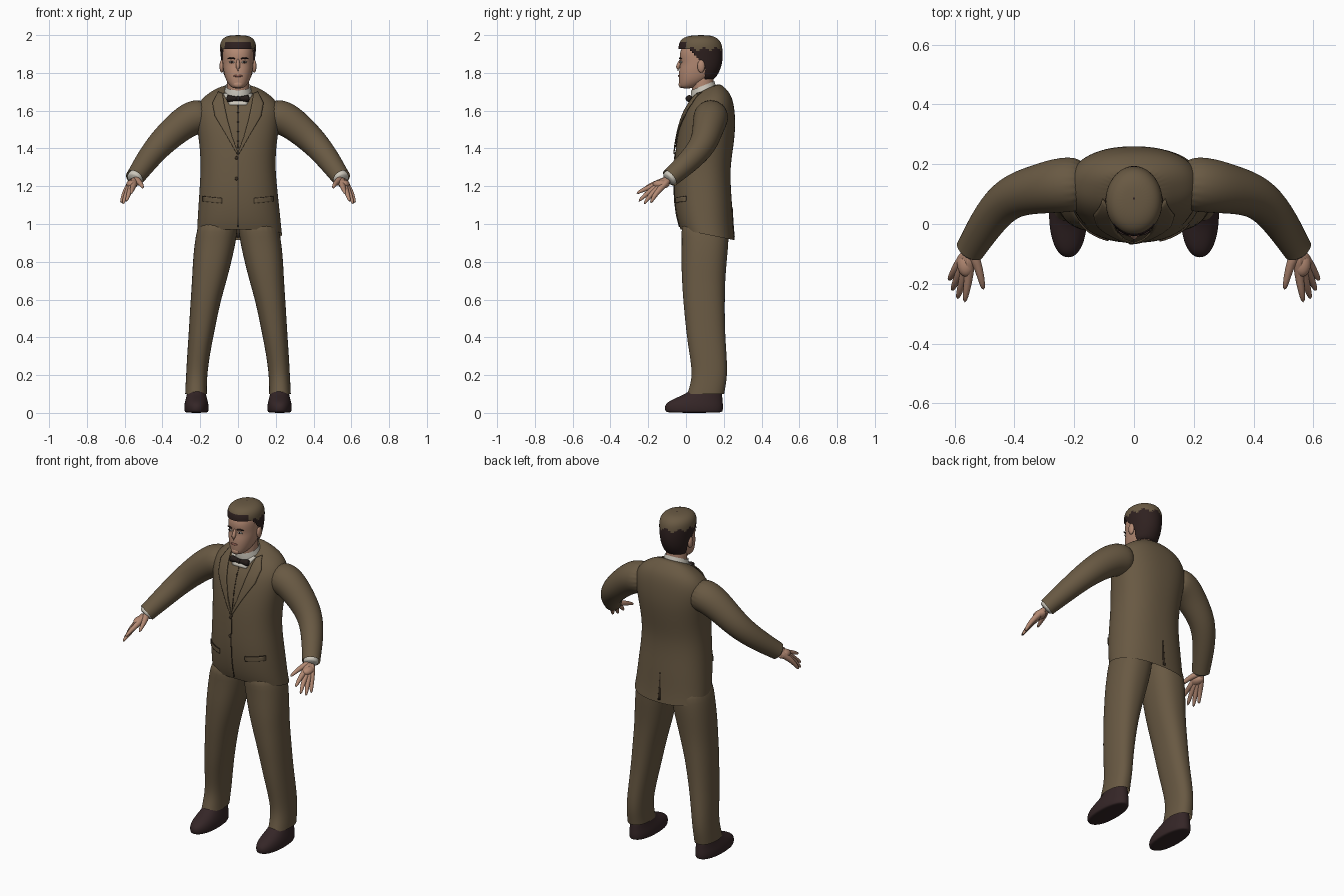
import bpy, bmesh
from math import cos, sin, pi, atan2
from mathutils import Vector, Matrix
from mathutils.bvhtree import BVHTree

if "Cube" in bpy.data.objects:
    bpy.data.objects.remove(bpy.data.objects["Cube"])


def material(name, *rgb):
    m = bpy.data.materials.new(name)
    m.use_nodes = True
    m.diffuse_color = (*rgb, 1)
    shader = m.node_tree.nodes["Principled BSDF"]
    shader.inputs["Base Color"].default_value = (*rgb, 1)
    shader.inputs["Roughness"].default_value = 0.8
    return m


SUIT = material("brown cloth", .14, .1, .056)
SEAM = material("dark brown seam", .045, .03, .018)
SKIN = material("skin", .45, .25, .17)
LIPS = material("lips", .3, .12, .09)
HAIR = material("dark hair", .028, .015, .014)
SHOE = material("shoe leather", .035, .019, .02)
LINEN = material("white linen", .6, .57, .5)
BOW = material("black silk", .018, .012, .01)


def finish(name, bm, mat, levels=0, thickness=0):
    """Turn a bmesh into a smooth object with its modifiers baked in."""
    bmesh.ops.recalc_face_normals(bm, faces=bm.faces)
    mesh = bpy.data.meshes.new(name)
    bm.to_mesh(mesh)
    bm.free()
    obj = bpy.data.objects.new(name, mesh)
    bpy.context.collection.objects.link(obj)
    mesh.materials.append(mat)
    if levels:
        sub = obj.modifiers.new("smooth", 'SUBSURF')
        sub.levels = sub.render_levels = levels
    if thickness:
        solid = obj.modifiers.new("thick", 'SOLIDIFY')
        solid.thickness = thickness
        solid.offset = 0
    if obj.modifiers:
        graph = bpy.context.evaluated_depsgraph_get()
        obj.data = bpy.data.meshes.new_from_object(obj.evaluated_get(graph))
        obj.modifiers.clear()
    obj.data.shade_smooth()
    return obj


def bridge(name, mat, rings, ends, levels):
    """Join a list of point rings into a tube, closing the chosen ends."""
    bm = bmesh.new()
    loops = [[bm.verts.new(p) for p in ring] for ring in rings]
    for a, b in zip(loops, loops[1:]):
        for k in range(len(a)):
            j = (k + 1) % len(a)
            bm.faces.new((a[k], a[j], b[j], b[k]))
    if ends[0]:
        bm.faces.new(loops[0])
    if ends[1]:
        bm.faces.new(loops[-1])
    return finish(name, bm, mat, levels)


def loft(name, mat, sections, side=1, power=2.0, ends=(True, True), n=24, levels=2):
    """Stack level sections (z, centre x, half width, front y, back y, tilt)."""
    def bend(v):
        return (1 if v > 0 else -1) * abs(v) ** (2 / power)
    rings = []
    for z, cx, rx, front, back, tilt in sections:
        ring = []
        for k in range(n):
            a = 2 * pi * (k + .5) / n
            dy = bend(sin(a)) * (back - front) / 2
            ring.append((side * (cx + rx * bend(cos(a))), (front + back) / 2 + dy, z + tilt * dy))
        rings.append(ring)
    return bridge(name, mat, rings, ends, levels)


def tube(name, mat, path, radii, side=1, ends=(True, True), n=12, levels=1):
    """Sweep a circle of changing radius along a path."""
    pts = [Vector((side * x, y, z)) for x, y, z in path]
    rings = []
    for i, p in enumerate(pts):
        along = pts[min(i + 1, len(pts) - 1)] - pts[max(i - 1, 0)]
        q = along.to_track_quat('Z', 'Y')
        rings.append([p + q @ Vector((cos(2 * pi * k / n), sin(2 * pi * k / n), 0)) * radii[i]
                      for k in range(n)])
    return bridge(name, mat, rings, ends, levels)


def ball(name, mat, centre, size):
    bm = bmesh.new()
    bmesh.ops.create_uvsphere(bm, u_segments=16, v_segments=10, radius=1,
                              matrix=Matrix.Translation(centre) @ Matrix.Diagonal((*size, 1)))
    return finish(name, bm, mat)


# Jacket body
jacket = loft("jacket_body", SUIT, [
    (.943, .008, .226, -.03, .258, -.2), (1.0, .006, .222, -.045, .25, -.1),
    (1.1, .004, .214, -.06, .245, 0), (1.2, .002, .205, -.065, .237, 0),
    (1.3, 0, .198, -.062, .235, 0), (1.4, 0, .202, -.056, .25, 0),
    (1.5, 0, .216, -.04, .262, 0), (1.58, 0, .225, -.016, .26, 0),
    (1.63, 0, .215, .004, .252, .1), (1.67, 0, .185, .022, .235, .2),
    (1.7, 0, .135, .036, .2, .35), (1.718, 0, .085, .045, .17, .5)],
    power=2.3, ends=(False, True), n=32)
surface = BVHTree.FromPolygons([v.co for v in jacket.data.vertices],
                               [p.vertices for p in jacket.data.polygons])


def on_jacket(x, z, lift, facing=-1):
    """Point on the jacket's front (facing -1) or back (facing 1)."""
    hit, normal, _, _ = surface.ray_cast(Vector((x, facing, z)), Vector((0, -facing, 0)))
    if hit is None:
        hit, normal, _, _ = surface.find_nearest(Vector((x, 0, z)))
    return hit + Vector((0, facing * lift, 0))


def patch(name, mat, inner, outer, side=1, lift=.004, facing=-1, steps=6):
    """Cloth laid on the jacket between two lines of (x, z) points."""
    def refine(line):
        pts = [Vector(p) for p in line]
        return [a.lerp(b, t / steps) for a, b in zip(pts, pts[1:]) for t in range(steps)] + [pts[-1]]
    bm = bmesh.new()
    rows = []
    for a, b in zip(refine(inner), refine(outer)):
        across = [a.lerp(b, t / steps) for t in range(steps + 1)]
        rows.append([bm.verts.new(on_jacket(side * p.x, p.y, lift, facing)) for p in across])
    for r, s in zip(rows, rows[1:]):
        for k in range(steps):
            bm.faces.new((r[k], r[k + 1], s[k + 1], s[k]))
    return finish(name, bm, mat, thickness=.006)


# Jacket front and back details
patch("shirt_front", LINEN, [(-.078, 1.69), (-.045, 1.63)], [(.078, 1.69), (.045, 1.63)], lift=.002)
patch("front_seam", SEAM, [(-.002, 1.38), (-.002, .985)], [(.002, 1.38), (.002, .985)], lift=.001)
patch("vest_seam", SEAM, [(-.0015, 1.63), (-.0015, 1.4)], [(.0015, 1.63), (.0015, 1.4)], lift=0)
patch("back_vent", SEAM, [(-.002, 1.09), (-.008, .93)], [(.002, 1.09), (.008, .93)], lift=0, facing=1)
for i, z in enumerate((1.24, 1.35)):
    ball(f"jacket_button_{i}", SEAM, on_jacket(-.008, z, .002), (.009, .005, .009))
for i in range(4):
    ball(f"vest_button_{i}", SEAM, on_jacket(0, 1.44 + i * .05, .001), (.005, .004, .005))

# Collar, neck and bow tie
loft("shirt_collar", LINEN, [(1.675, 0, .08, .026, .17, .4), (1.71, 0, .07, .024, .157, .4),
                             (1.732, 0, .066, .026, .15, .4)], ends=(False, False))
loft("neck", SKIN, [(1.66, 0, .06, .035, .15, 0), (1.73, 0, .058, .03, .145, 0),
                    (1.82, 0, .06, .03, .15, 0)])
tube("bow_tie", BOW, [(-.062, .018, 1.664), (-.04, .016, 1.664), (0, .012, 1.664),
                      (.04, .016, 1.664), (.062, .018, 1.664)], (.022, .018, .008, .018, .022))
ball("bow_knot", BOW, (0, .01, 1.664), (.013, .012, .014))

# Head
loft("head", SKIN, [
    (1.717, 0, .026, -.026, .03, 0), (1.732, 0, .045, -.036, .07, 0),
    (1.76, 0, .063, -.038, .12, 0), (1.79, 0, .073, -.039, .15, 0),
    (1.82, 0, .079, -.036, .165, 0), (1.85, 0, .082, -.029, .175, 0),
    (1.88, 0, .083, -.035, .18, 0), (1.92, 0, .083, -.032, .175, 0),
    (1.96, 0, .07, -.005, .155, 0), (1.98, 0, .04, .03, .12, 0)], power=2.2)
tube("nose", SKIN, [(0, -.025, 1.876), (0, -.035, 1.85), (0, -.046, 1.825), (0, -.042, 1.808)],
     (.007, .01, .015, .012))
ball("mouth", LIPS, (0, -.037, 1.784), (.024, .006, .006))
ball("chin", SKIN, (0, -.025, 1.738), (.026, .014, .018))

# Hair with the cap crown coloured by height
hair = loft("hair_and_cap", HAIR, [
    (1.755, 0, .066, .0, .145, 0), (1.79, 0, .078, -.02, .168, 0),
    (1.83, 0, .086, -.03, .188, 0), (1.88, 0, .091, -.04, .196, 0),
    (1.93, 0, .097, -.042, .194, 0), (1.965, 0, .094, -.036, .186, 0),
    (1.99, 0, .074, -.012, .16, 0), (2.0, 0, .035, .04, .12, 0)], n=32)
hair.data.materials.append(SUIT)
bm = bmesh.new()
bm.from_mesh(hair.data)
spare = []
for f in bm.faces:
    c = f.calc_center_median()
    if c.z < 1.932 and c.y < min(.1, .015 + (1.932 - c.z) * .9):
        spare.append(f)
    edge = 1.928 + .008 * sin(9 * atan2(c.y - .08, c.x))
    if c.z > (1.962 if c.y < .0 else edge):
        f.material_index = 1
bmesh.ops.delete(bm, geom=spare, context='FACES')
bm.to_mesh(hair.data)
bm.free()
ball("crown_button", HAIR, (0, .085, 1.997), (.008, .008, .003))

# Everything that comes in pairs
FINGERS = {
    "index": [(.552, -.172, 1.2), (.56, -.22, 1.185), (.567, -.264, 1.16)],
    "middle": [(.567, -.168, 1.19), (.58, -.215, 1.155), (.592, -.252, 1.118)],
    "ring": [(.58, -.158, 1.183), (.597, -.195, 1.145), (.61, -.224, 1.103)],
    "little": [(.592, -.142, 1.182), (.608, -.17, 1.145), (.62, -.188, 1.11)],
    "thumb": [(.525, -.13, 1.225), (.512, -.18, 1.21), (.503, -.222, 1.19)]}

for s, tag in ((1, "left"), (-1, "right")):
    # Face
    ball(tag + "_ear", SKIN, (s * .086, .08, 1.835), (.012, .02, .034))
    ball(tag + "_eye", LINEN, (s * .033, -.026, 1.857), (.015, .006, .006))
    ball(tag + "_iris", HAIR, (s * .033, -.031, 1.857), (.006, .003, .006))
    tube(tag + "_brow", HAIR, [(.014, -.035, 1.874), (.035, -.034, 1.88), (.056, -.022, 1.874)],
         (.004, .005, .003), s)

    # Lapel and pocket flap
    patch(tag + "_lapel", SUIT,
          [(.082, 1.69), (.072, 1.63), (.055, 1.55), (.03, 1.46), (0, 1.38)],
          [(.105, 1.7), (.135, 1.64), (.122, 1.57), (.062, 1.47), (.006, 1.37)], s, lift=.008)
    patch(tag + "_pocket_flap", SUIT, [(.085, 1.135), (.085, 1.11)], [(.185, 1.145), (.185, 1.12)], s)
    patch(tag + "_pocket_seam", SEAM, [(.085, 1.138), (.085, 1.134)], [(.185, 1.148), (.185, 1.144)], s)

    # Sleeve, cuff and hand
    tube(tag + "_sleeve", SUIT, [
        (.15, .135, 1.575), (.24, .132, 1.568), (.32, .117, 1.51), (.415, .095, 1.422),
        (.48, .025, 1.34), (.538, -.07, 1.256), (.548, -.086, 1.243)],
        (.09, .095, .084, .073, .063, .051, .05), s, ends=(True, False), n=20, levels=2)
    tube(tag + "_cuff", LINEN, [(.53, -.055, 1.27), (.546, -.085, 1.244), (.554, -.098, 1.232)],
         (.04, .043, .042), s, n=16)
    ball(tag + "_palm", SKIN, (s * .562, -.132, 1.21), (.03, .045, .024))
    for finger, joints in FINGERS.items():
        tube(f"{tag}_{finger}_finger", SKIN, [(.55, -.085, 1.24)] + joints,
             (.024, .016, .0125, .007), s)

    # Trouser leg
    loft(tag + "_trouser_leg", SUIT, [
        (1.03, .1, .1, -.03, .22, 0), (.94, .115, .112, -.022, .23, 0),
        (.8, .137, .103, -.026, .216, 0), (.7, .152, .092, -.022, .208, 0),
        (.6, .17, .081, -.016, .206, 0), (.5, .184, .073, -.006, .206, 0),
        (.4, .197, .066, .004, .209, 0), (.3, .21, .06, .02, .216, 0),
        (.2, .219, .056, .034, .22, 0), (.13, .222, .057, .016, .208, 0),
        (.1, .222, .058, .006, .203, 0)], s, power=2.3, ends=(True, False))

    # Shoe
    loft(tag + "_shoe", SHOE, [
        (0, .22, .058, -.1, .188, 0), (.008, .22, .064, -.112, .196, 0),
        (.035, .22, .066, -.115, .198, 0), (.06, .22, .061, -.098, .195, 0),
        (.085, .22, .054, -.04, .193, 0), (.105, .22, .05, .005, .19, 0),
        (.14, .22, .045, .04, .18, 0)], s, power=2.2)
